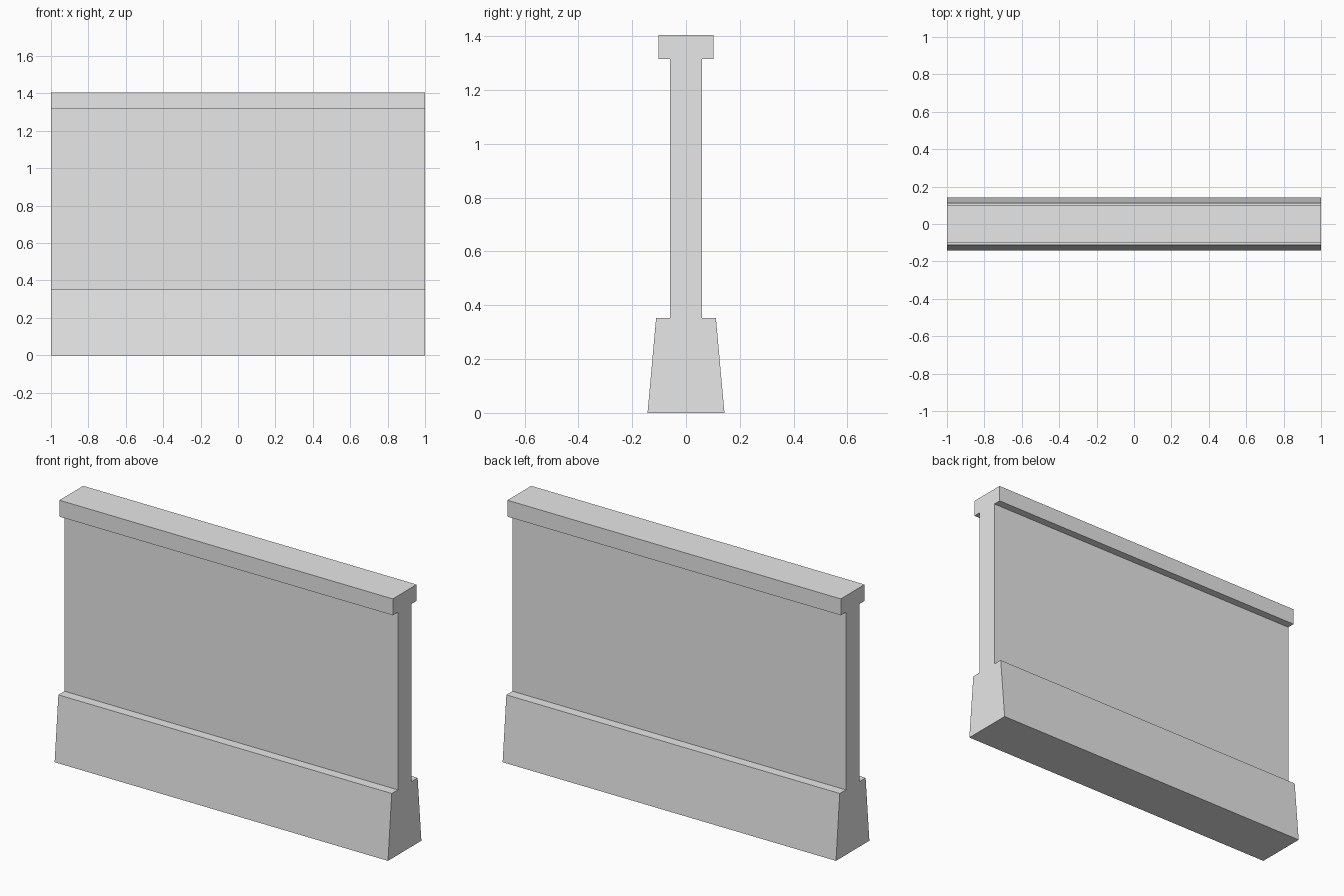
import bpy
import bmesh

cube = bpy.data.objects.get("Cube")
if cube:
    bpy.data.objects.remove(cube, do_unlink=True)

# Plain concrete grey
concrete = bpy.data.materials.new("concrete_grey")
concrete.use_nodes = True
grey = (0.8, 0.8, 0.8, 1.0)
concrete.diffuse_color = grey
concrete.node_tree.nodes["Principled BSDF"].inputs["Base Color"].default_value = grey

# Half section as (half depth, height): sloped plinth, thin panel, coping
half_section = [
    (0.143, 0.0), (0.111, 0.353),
    (0.059, 0.353), (0.059, 1.316),
    (0.102, 1.316), (0.102, 1.405),
]
section = half_section + [(-y, z) for y, z in reversed(half_section)]

# Sweep the mirrored section along the length of the wall
length = 2.0
bm = bmesh.new()
end = bm.faces.new([bm.verts.new((-length / 2, y, z)) for y, z in section])
swept = bmesh.ops.extrude_face_region(bm, geom=[end], use_keep_orig=True)
moved = [v for v in swept["geom"] if isinstance(v, bmesh.types.BMVert)]
bmesh.ops.translate(bm, verts=moved, vec=(length, 0, 0))
bmesh.ops.recalc_face_normals(bm, faces=bm.faces)

mesh = bpy.data.meshes.new("barrier_wall")
bm.to_mesh(mesh)
bm.free()
mesh.materials.append(concrete)
wall = bpy.data.objects.new("barrier_wall", mesh)
bpy.context.collection.objects.link(wall)
